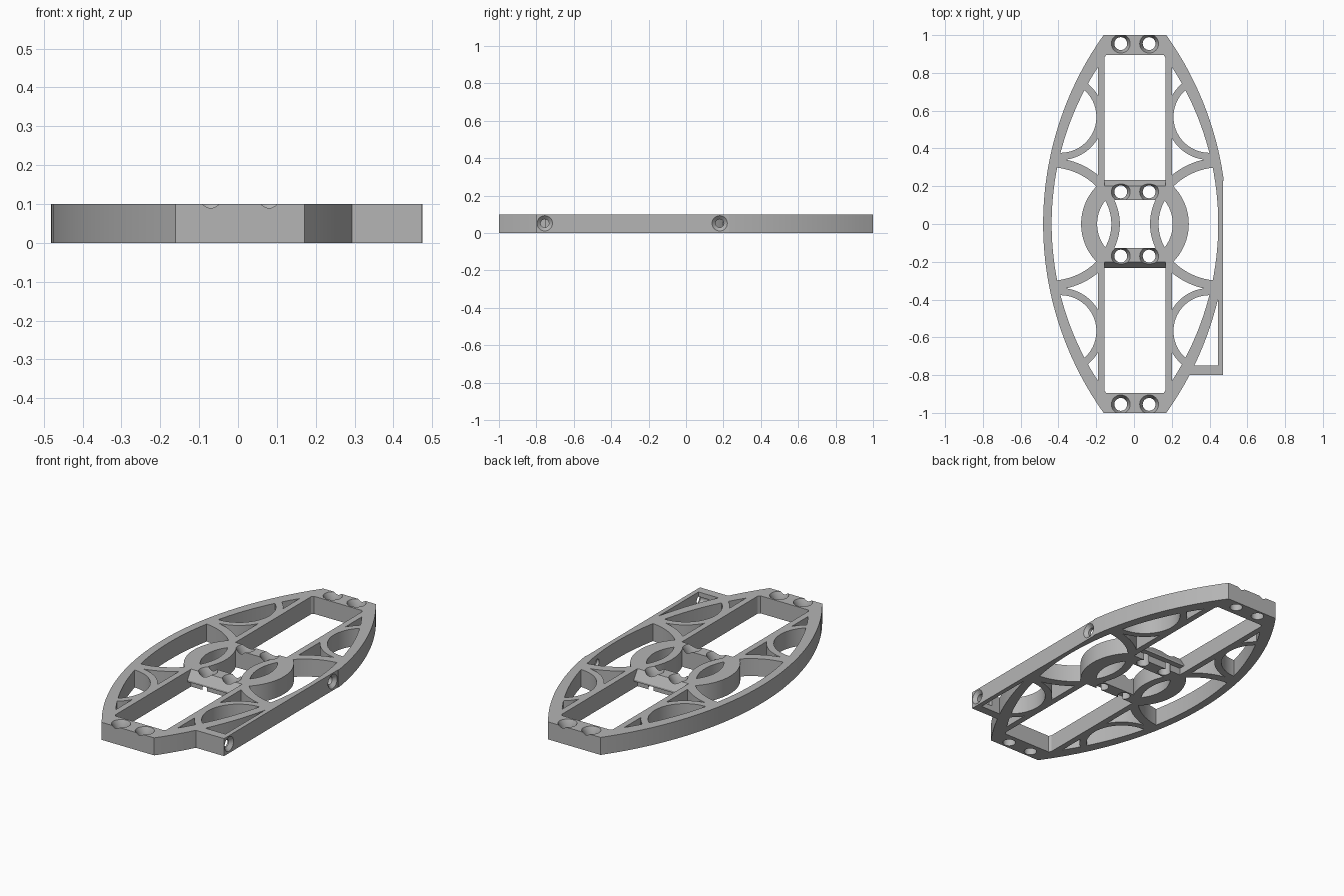
import bpy, bmesh
from math import sin, cos, radians, sqrt

cube = bpy.data.objects.get("Cube")
if cube:
    bpy.data.objects.remove(cube)

H = 0.1          # plate thickness
CX = 0.005       # symmetry line of the plate

grey = bpy.data.materials.new("plain grey")
grey.use_nodes = True
grey.diffuse_color = (0.46, 0.46, 0.46, 1)
grey.node_tree.nodes["Principled BSDF"].inputs["Base Color"].default_value = (0.46, 0.46, 0.46, 1)


def new_object(name, bm):
    bmesh.ops.recalc_face_normals(bm, faces=bm.faces)
    me = bpy.data.meshes.new(name)
    bm.to_mesh(me)
    bm.free()
    me.materials.append(grey)
    ob = bpy.data.objects.new(name, me)
    bpy.context.collection.objects.link(ob)
    return ob


def prism(name, pts, lo=0.0, hi=H, along_x=False):
    """Extrude a closed outline along z, or along x for (y, z) outlines."""
    bm = bmesh.new()
    place = (lambda p, t: (t, p[0], p[1])) if along_x else (lambda p, t: (p[0], p[1], t))
    a = [bm.verts.new(place(p, lo)) for p in pts]
    b = [bm.verts.new(place(p, hi)) for p in pts]
    bm.faces.new(a)
    bm.faces.new(b)
    for i in range(len(pts)):
        j = (i + 1) % len(pts)
        bm.faces.new((a[i], a[j], b[j], b[i]))
    return new_object(name, bm)


def box(name, x0, x1, y0, y1, lo=0.0, hi=H):
    return prism(name, [(x0, y0), (x1, y0), (x1, y1), (x0, y1)], lo, hi)


def arc_band(name, cx, cy, r0, r1, a0, a1, sx=1, sy=1, n=28):
    """Curved strap between two radii, mirrored by sx and sy."""
    ang = [radians(a0 + (a1 - a0) * i / n) for i in range(n + 1)]
    pts = [(cx + r1 * cos(a), cy + r1 * sin(a)) for a in ang]
    pts += [(cx + r0 * cos(a), cy + r0 * sin(a)) for a in reversed(ang)]
    return prism(name, [(CX + sx * x, sy * y) for x, y in pts])


def bowed_outline(half, radius, end, n=40):
    """Pointed oval with cut ends, made of two shallow arcs."""
    ys = [-end + 2 * end * i / n for i in range(n + 1)]
    w = [half - radius + sqrt(radius ** 2 - y * y) for y in ys]
    return [(CX + a, y) for a, y in zip(w, ys)] + [(CX - a, y) for a, y in zip(reversed(w), reversed(ys))]


def drill(name, profile, origin, along_x=False, n=32):
    """Turned cutter: profile is a list of (radius, distance along axis)."""
    bm = bmesh.new()
    rings = []
    for r, t in profile:
        ring = []
        for i in range(n):
            u, v = r * cos(2 * radians(180) * i / n), r * sin(2 * radians(180) * i / n)
            p = (t, u, v) if along_x else (u, v, t)
            ring.append(bm.verts.new([o + q for o, q in zip(origin, p)]))
        rings.append(ring)
    bm.faces.new(rings[0])
    bm.faces.new(rings[-1])
    for a, b in zip(rings, rings[1:]):
        for i in range(n):
            j = (i + 1) % n
            bm.faces.new((a[i], a[j], b[j], b[i]))
    return new_object(name, bm)


def combine(target, other, operation):
    mod = target.modifiers.new("join", 'BOOLEAN')
    mod.operation = operation
    mod.solver = 'EXACT'
    mod.object = other
    bpy.context.view_layer.update()
    me = bpy.data.meshes.new_from_object(target.evaluated_get(bpy.context.evaluated_depsgraph_get()))
    target.modifiers.clear()
    target.data = me
    bpy.data.objects.remove(other)


# Outer bowed frame with solid ends
plate = prism("plate_frame", bowed_outline(0.486, 1.7225, 1.0))
combine(plate, prism("frame_opening", bowed_outline(0.441, 1.53, 0.895), -0.1, 0.2), 'DIFFERENCE')

parts = []
for sy in (1, -1):
    # Crossbar with a sloped lip facing the long window
    y0, y1 = sorted((sy * 0.127, sy * 0.2))
    parts.append(box("crossbar", CX - 0.17, CX + 0.17, y0, y1))
    lip = [(0.19, H), (0.2, H), (0.233, 0.05), (0.233, 0.04), (0.19, 0.04)]
    parts.append(prism("crossbar_lip", [(sy * y, z) for y, z in lip], CX - 0.17, CX + 0.17, True))
    for sx in (1, -1):
        # Long rail and the two curved straps of each quarter
        x0, x1 = sorted((CX + sx * 0.161, CX + sx * 0.196))
        y0, y1 = sorted((sy * 0.18, sy * 0.92))
        parts.append(box("rail", x0, x1, y0, y1))
        parts.append(arc_band("bowl_strap", 0.394, 0.567, 0.19, 0.228, 120, 280, sx, sy))
        parts.append(arc_band("shoulder_strap", 0.45, -0.05, 0.35, 0.4, 92, 136, sx, sy))
for sx in (1, -1):
    # Central eye-shaped loops
    parts.append(arc_band("hub_outer_arc", 0, 0, 0.2, 0.285, -51, 51, sx))
    parts.append(arc_band("hub_inner_arc", 0.375, 0, 0.25, 0.295, 148, 212, sx))

# Straight mounting bar and its foot on the +x side
parts.append(box("side_bar", 0.446, 0.48, -0.8, -0.2))
parts.append(box("side_foot", 0.28, 0.48, -0.8, -0.75))
for part in parts:
    combine(plate, part, 'UNION')

# Flatten the side of the mounting bar
combine(plate, box("side_trim", 0.472, 0.6, -0.9, 0.23, -0.1, 0.2), 'DIFFERENCE')

# Countersunk vertical screw holes
for y in (-0.955, -0.17, 0.17, 0.955):
    for x in (-0.075, 0.075):
        cutter = drill("screw_hole", [(0.034, -0.05), (0.034, 0.065), (0.05, H), (0.05, 0.15)], (CX + x, y, 0))
        combine(plate, cutter, 'DIFFERENCE')

# Countersunk sideways screw holes through the mounting bar
for y in (-0.755, 0.18):
    cutter = drill("side_screw_hole", [(0.022, -0.1), (0.022, -0.018), (0.041, 0), (0.041, 0.05)],
                   (0.472, y, 0.052), True)
    combine(plate, cutter, 'DIFFERENCE')

# Smooth the curved walls, keep the edges sharp
plate.data.materials.clear()
plate.data.materials.append(grey)
bpy.ops.object.select_all(action='DESELECT')
plate.select_set(True)
bpy.context.view_layer.objects.active = plate
bpy.ops.object.shade_smooth_by_angle(angle=radians(30))
